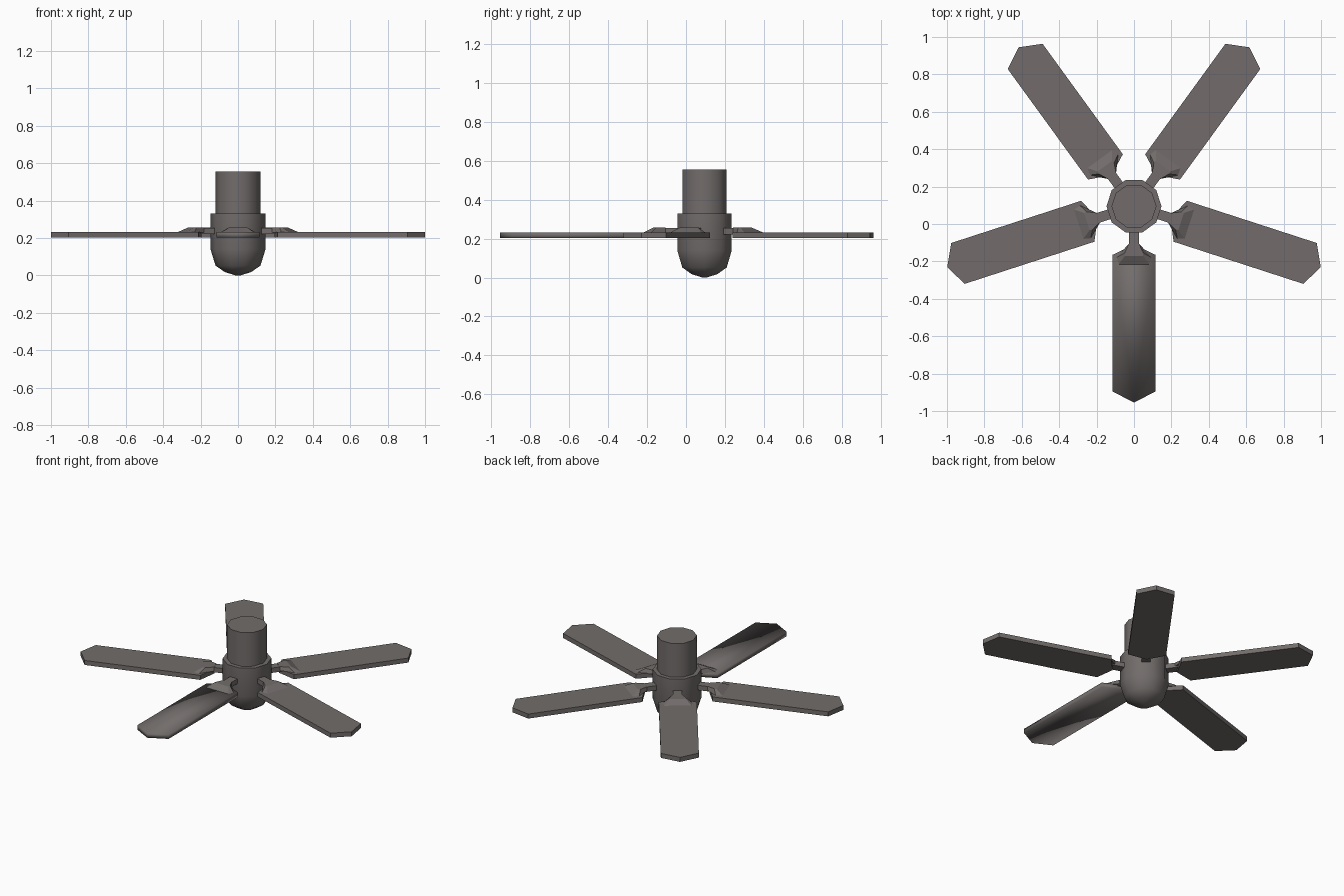
import bpy, bmesh
from math import sin, cos, pi, radians
from mathutils import Matrix

cube = bpy.data.objects.get("Cube")
if cube:
    bpy.data.objects.remove(cube, do_unlink=True)

CENTRE_Y = 0.095

metal = bpy.data.materials.new("warm_grey")
metal.use_nodes = True
colour = (0.168, 0.152, 0.147, 1)
metal.diffuse_color = colour
bsdf = next(n for n in metal.node_tree.nodes if n.type == 'BSDF_PRINCIPLED')
bsdf.inputs["Base Color"].default_value = colour


def finish(name, bm, angle=0.0):
    """Turn a bmesh into an object around the fan axis."""
    bmesh.ops.recalc_face_normals(bm, faces=bm.faces)
    mesh = bpy.data.meshes.new(name)
    bm.to_mesh(mesh)
    bm.free()
    mesh.materials.append(metal)
    ob = bpy.data.objects.new(name, mesh)
    bpy.context.collection.objects.link(ob)
    ob.matrix_world = Matrix.Translation((0, CENTRE_Y, 0)) @ Matrix.Rotation(angle, 4, 'Z')
    return ob


def smooth(ob, degrees):
    bpy.ops.object.select_all(action='DESELECT')
    bpy.context.view_layer.objects.active = ob
    ob.select_set(True)
    bpy.ops.object.shade_smooth_by_angle(angle=radians(degrees))


def lathe(name, profile, sides=10):
    """Stack rings of (radius, height) and cap both ends."""
    bm = bmesh.new()
    rings = [[bm.verts.new((r * cos(2 * pi * i / sides), r * sin(2 * pi * i / sides), z))
              for i in range(sides)] for r, z in profile]
    for low, high in zip(rings, rings[1:]):
        for i in range(sides):
            j = (i + 1) % sides
            bm.faces.new((low[i], low[j], high[j], high[i]))
    bm.faces.new(rings[0])
    bm.faces.new(rings[-1])
    smooth(finish(name, bm), 40)


def loft(bm, bottom, top):
    """Closed solid between two outlines with equal point counts."""
    low = [bm.verts.new(p) for p in bottom]
    high = [bm.verts.new(p) for p in top]
    bm.faces.new(low)
    bm.faces.new(high)
    for i in range(len(low)):
        j = (i + 1) % len(low)
        bm.faces.new((low[i], low[j], high[j], high[i]))


def mirrored(half, z):
    """Outline from (radius, half width) points, mirrored across the arm."""
    pts = [(r, w, z) for r, w in half]
    return pts + [(r, -w, z) for r, w in reversed(half) if w > 0]


# Motor housing with domed underside, and ceiling mount
lathe("motor_housing", [(0.012, 0.0), (0.07, 0.018), (0.12, 0.052), (0.147, 0.14), (0.147, 0.33)])
lathe("ceiling_mount", [(0.12, 0.32), (0.12, 0.555)])

blade_half = [(0.205, 0), (0.26, 0.115), (0.99, 0.115), (1.05, 0)]
arm_half = [(0.12, 0.027), (0.24, 0.027)]
flare_base = [(0.2, 0.027), (0.275, 0.095), (0.315, 0.085)]
flare_top = [(0.2, 0.027), (0.25, 0.05), (0.265, 0.048)]

# Five blades with their brackets
for n in range(5):
    angle = radians(-90 + 72 * n)

    bm = bmesh.new()
    loft(bm, mirrored(blade_half, 0.202), mirrored(blade_half, 0.232))
    blade = finish(f"blade_{n + 1}", bm, angle)
    if n == 0:
        smooth(blade, 180)

    bm = bmesh.new()
    loft(bm, mirrored(arm_half, 0.222), mirrored(arm_half, 0.254))
    loft(bm, mirrored(flare_base, 0.23), mirrored(flare_top, 0.256))
    finish(f"blade_bracket_{n + 1}", bm, angle)
